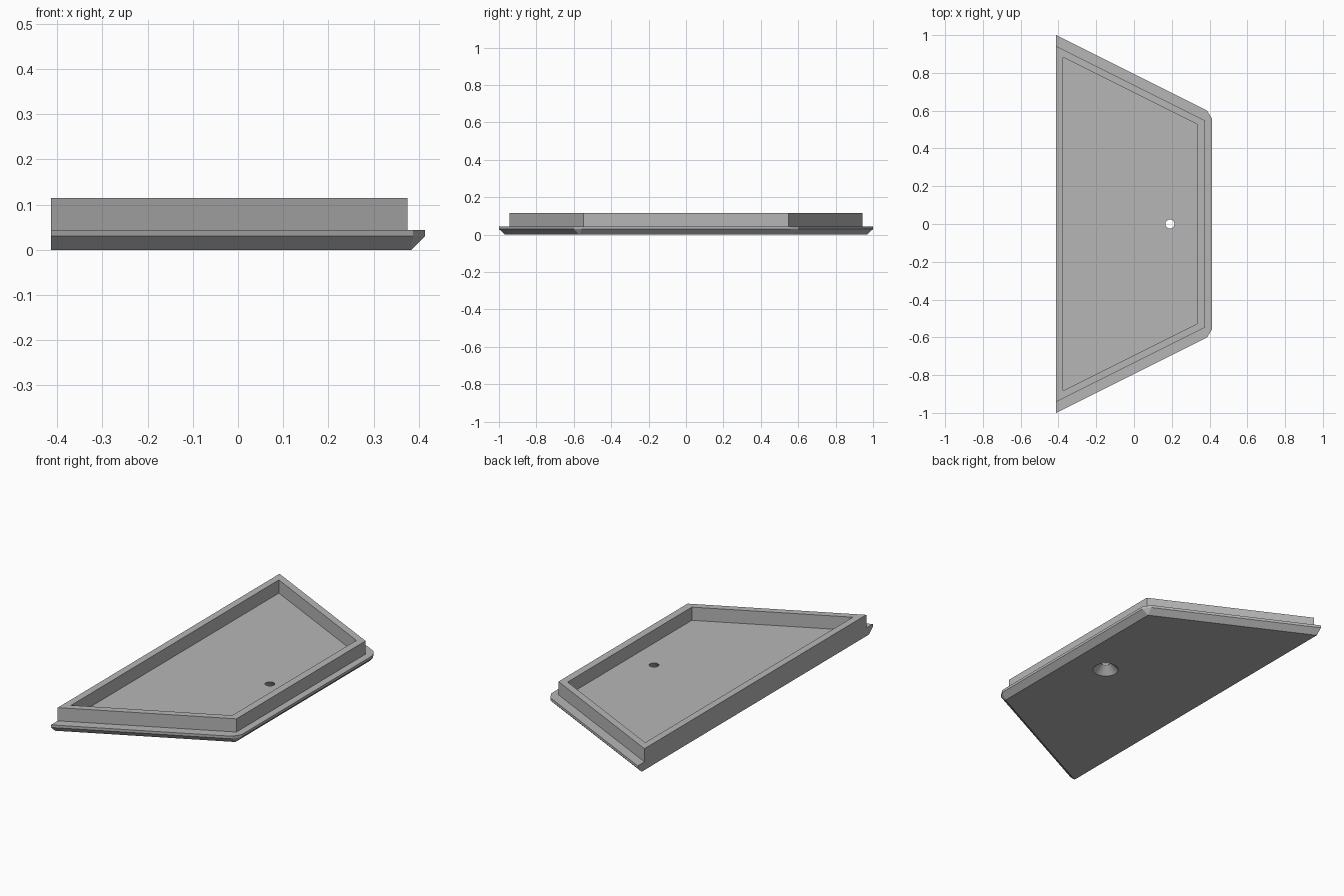
import bpy
import bmesh

cube = bpy.data.objects.get("Cube")
if cube:
    bpy.data.objects.remove(cube, do_unlink=True)

grey = bpy.data.materials.new("plain grey")
grey.use_nodes = True
GREY = (0.47, 0.47, 0.47, 1)
grey.diffuse_color = GREY
grey.node_tree.nodes["Principled BSDF"].inputs["Base Color"].default_value = GREY

BACK, FLOOR, TOP = -0.413, 0.044, 0.115


def mirrored(half):
    """Complete a half outline (y > 0) with its mirror image, as a closed loop."""
    return half + [(x, -y) for x, y in reversed(half)]


def loft(name, rings, cap=True):
    """Join equal-length (outline, z) rings; cap the ends or close into a frame."""
    bm = bmesh.new()
    loops = [[bm.verts.new((x, y, z)) for x, y in outline] for outline, z in rings]
    pairs = list(zip(loops, loops[1:]))
    if cap:
        bm.faces.new(loops[0])
        bm.faces.new(loops[-1])
    else:
        pairs.append((loops[-1], loops[0]))
    for low, high in pairs:
        for i in range(len(low)):
            j = (i + 1) % len(low)
            bm.faces.new((low[i], low[j], high[j], high[i]))
    bmesh.ops.remove_doubles(bm, verts=bm.verts, dist=1e-5)
    bmesh.ops.recalc_face_normals(bm, faces=bm.faces)
    mesh = bpy.data.meshes.new(name)
    bm.to_mesh(mesh)
    bm.free()
    mesh.materials.append(grey)
    obj = bpy.data.objects.new(name, mesh)
    bpy.context.collection.objects.link(obj)
    return obj


# Base plate: cut corners above, sloping under to sharp corners below
plate_edge = mirrored([(BACK, 1.0), (0.387, 0.6), (0.413, 0.558)])
underside = mirrored([(BACK, 0.967), (0.383, 0.569), (0.383, 0.569)])
plate = loft("base_plate", [(underside, 0), (plate_edge, 0.03), (plate_edge, FLOOR)])

# Raised rim around the floor
rim_outer = mirrored([(BACK, 0.943), (0.375, 0.549)])
rim_inner = mirrored([(-0.375, 0.883), (0.335, 0.528)])
loft("raised_rim", [(rim_outer, FLOOR), (rim_outer, TOP),
                    (rim_inner, TOP), (rim_inner, FLOOR)], cap=False)

# Countersunk screw hole, widening towards the underside
bpy.ops.mesh.primitive_cone_add(vertices=32, radius1=0.066, radius2=0.024,
                                depth=0.042, location=(0.19, 0, 0.021))
sink = bpy.context.object
bpy.ops.mesh.primitive_cylinder_add(vertices=32, radius=0.024, depth=0.1,
                                    location=(0.19, 0, 0.04))
shaft = bpy.context.object
bpy.context.view_layer.objects.active = plate
for cutter in (shaft, sink):
    cutter.hide_render = True
    if cutter is sink:
        # Push the wide end just below the plate so the cut is clean
        for v in cutter.data.vertices:
            if v.co.z < 0:
                v.co.z -= 0.001
    cut = plate.modifiers.new("screw hole", "BOOLEAN")
    cut.operation = "DIFFERENCE"
    cut.solver = "EXACT"
    cut.object = cutter
    bpy.ops.object.modifier_apply(modifier=cut.name)
    bpy.data.objects.remove(cutter, do_unlink=True)

# Smooth the hole while keeping all other edges crisp
bpy.ops.object.select_all(action="DESELECT")
plate.select_set(True)
bpy.ops.object.shade_smooth_by_angle(angle=0.4)
